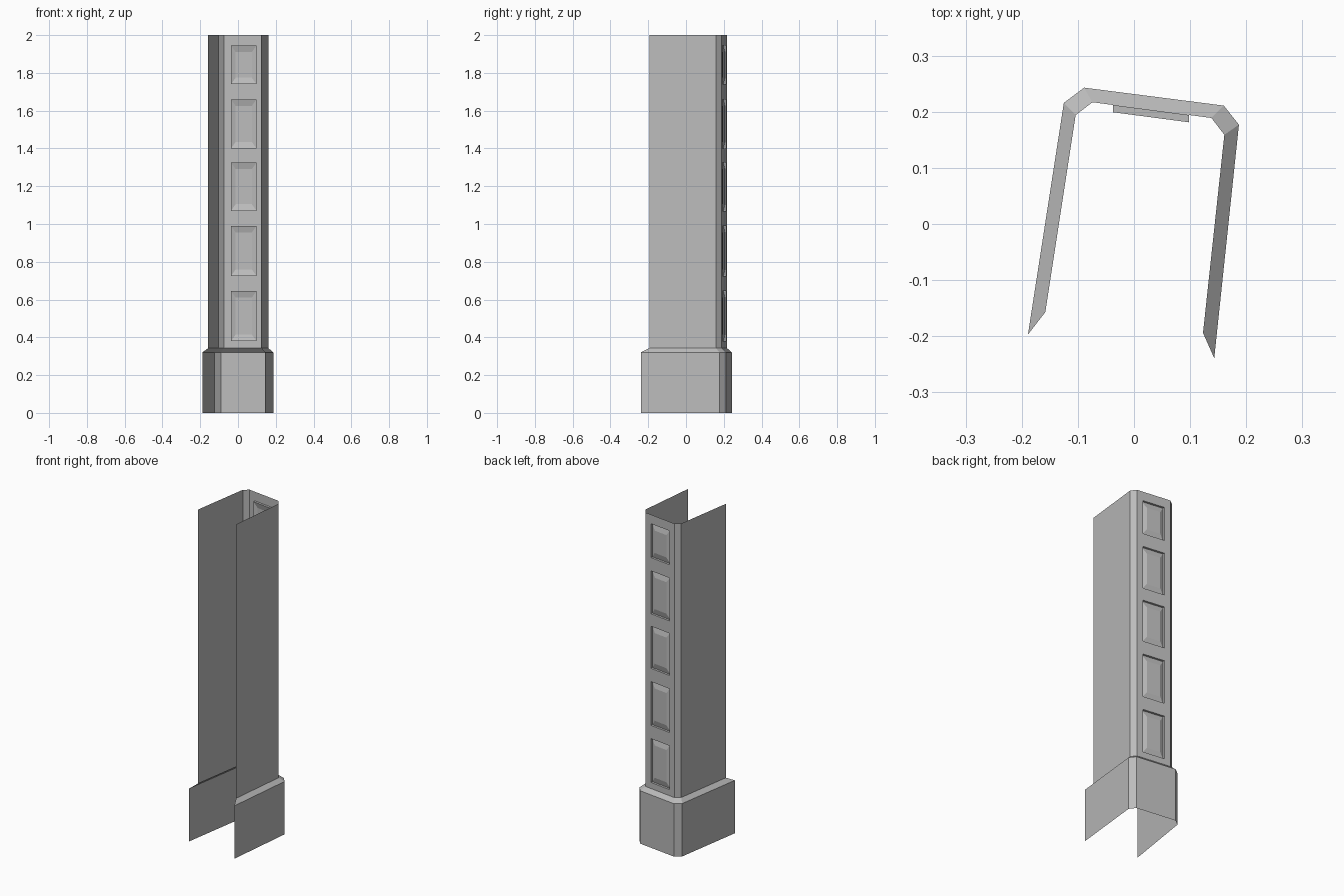
import bpy

old = bpy.data.objects.get("Cube")
if old:
    bpy.data.objects.remove(old, do_unlink=True)

grey = bpy.data.materials.new("plain_grey")
grey.use_nodes = True
grey.diffuse_color = (0.5, 0.5, 0.5, 1)
grey.node_tree.nodes["Principled BSDF"].inputs["Base Color"].default_value = (0.5, 0.5, 0.5, 1)


def make_object(name, quads):
    """Build a flat-shaded sheet from corner lists, welding shared corners."""
    index, faces = {}, []
    for quad in quads:
        faces.append([index.setdefault(tuple(round(c, 5) for c in p), len(index)) for p in quad])
    mesh = bpy.data.meshes.new(name)
    mesh.from_pydata(list(index), [], faces)
    mesh.materials.append(grey)
    obj = bpy.data.objects.new(name, mesh)
    bpy.context.collection.objects.link(obj)
    return obj


def strips(low, z0, high, z1, skip=()):
    """Quads between two open outlines, with normals facing outward."""
    return [[(*low[i + 1], z0), (*low[i], z0), (*high[i], z1), (*high[i + 1], z1)]
            for i in range(len(low) - 1) if i not in skip]


# Open U outlines, from the right front edge round the back to the left front edge
base = [(-0.189, -0.197), (-0.125, 0.216), (-0.089, 0.243),
        (0.160, 0.211), (0.187, 0.177), (0.143, -0.239)]
shaft = [(-0.158, -0.157), (-0.104, 0.194), (-0.074, 0.217),
         (0.138, 0.189), (0.161, 0.159), (0.123, -0.194)]
BASE_TOP, SHAFT_BOTTOM, TOP = 0.32, 0.343, 2.0

# Plinth with sloping shoulder
make_object("base_plinth", strips(base, 0, base, BASE_TOP))
make_object("base_shoulder", strips(base, BASE_TOP, shaft, SHAFT_BOTTOM))

# Shaft sides and corner chamfers, leaving the back wall open
make_object("shaft_sides", strips(shaft, SHAFT_BOTTOM, shaft, TOP, skip=(2,)))

# Back wall with five recessed, raised-centre panels
(xa, ya), (xb, yb) = shaft[2], shaft[3]
panel_x = (-0.037, 0.098)
panel_z = [(0.38, 0.645), (0.725, 0.99), (1.07, 1.325), (1.40, 1.66), (1.74, 1.945)]


def rect(x0, x1, z0, z1, depth=0.0):
    """Rectangle lying parallel to the back wall, sunk inward by depth."""
    def point(x, z):
        return (x, ya + (yb - ya) * (x - xa) / (xb - xa) - depth, z)
    return [point(x1, z0), point(x0, z0), point(x0, z1), point(x1, z1)]


def ring(outer, inner):
    return [[outer[i], outer[(i + 1) % 4], inner[(i + 1) % 4], inner[i]] for i in range(4)]


columns = [xa, *panel_x, xb]
rows = [SHAFT_BOTTOM] + [z for pair in panel_z for z in pair] + [TOP]
wall = [rect(columns[c], columns[c + 1], rows[r], rows[r + 1])
        for r in range(len(rows) - 1) for c in range(3)
        if not (c == 1 and r % 2 == 1)]
make_object("back_wall", wall)

panels = []
for z0, z1 in panel_z:
    x0, x1 = panel_x
    opening = rect(x0, x1, z0, z1)
    floor = rect(x0, x1, z0, z1, 0.013)
    centre = rect(x0 + 0.025, x1 - 0.025, z0 + 0.035, z1 - 0.035, 0.003)
    panels += ring(opening, floor) + ring(floor, centre) + [centre]
make_object("back_panels", panels)
